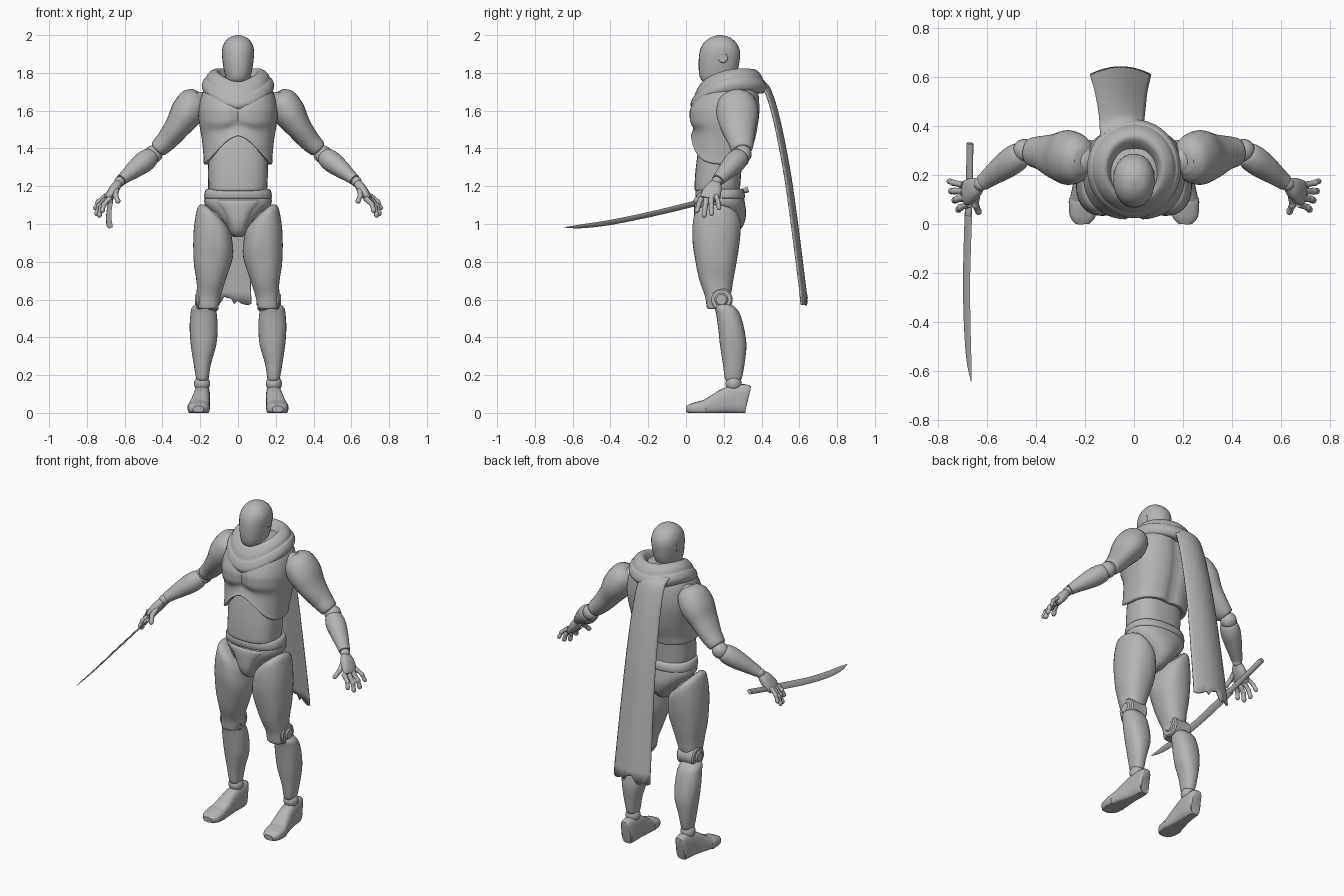
import bpy, bmesh, math, random
from mathutils import Vector

random.seed(4)
grey = bpy.data.materials.new("mid_grey")
grey.diffuse_color = (0.46, 0.46, 0.46, 1)


def finish(name, bm, mirror=False, angle=40):
    bmesh.ops.recalc_face_normals(bm, faces=bm.faces)
    me = bpy.data.meshes.new(name)
    bm.to_mesh(me)
    bm.free()
    me.materials.append(grey)
    ob = bpy.data.objects.new(name, me)
    bpy.context.collection.objects.link(ob)
    for o in bpy.context.selected_objects:
        o.select_set(False)
    bpy.context.view_layer.objects.active = ob
    ob.select_set(True)
    bpy.ops.object.shade_smooth_by_angle(angle=math.radians(angle))
    if mirror:
        ob.modifiers.new("mirror", 'MIRROR').use_mirror_merge = False
    return ob


def smooth_path(pts, steps):
    """Catmull-Rom through tuples of any length."""
    out = []
    for i in range(len(pts) - 1):
        p0, p1, p2, p3 = (pts[max(i - 1, 0)], pts[i], pts[i + 1], pts[min(i + 2, len(pts) - 1)])
        for k in range(steps):
            t = k / steps
            out.append(tuple(0.5 * (2 * b + (c - a) * t + (2 * a - 5 * b + 4 * c - d) * t * t
                                    + (3 * b - a - 3 * c + d) * t ** 3)
                             for a, b, c, d in zip(p0, p1, p2, p3)))
    return out + [tuple(pts[-1])]


def loft(name, pts, mirror=False, ref=(0, 1, 0), level=False, power=2.0,
         warp=None, sides=28, steps=4, caps=(True, True)):
    """Skin ellipses (x, y, z, r1, r2); r2 lies along ref; level keeps rings horizontal."""
    rows = smooth_path(pts, steps)
    bm = bmesh.new()
    rings = []
    for i, r in enumerate(rows):
        c = Vector(r[:3])
        if level:
            u, v = Vector((1, 0, 0)), Vector((0, 1, 0))
        else:
            t = (Vector(rows[min(i + 1, len(rows) - 1)][:3]) - Vector(rows[max(i - 1, 0)][:3])).normalized()
            v = Vector(ref)
            v = (v - t * v.dot(t)).normalized()
            u = t.cross(v)
        ring = []
        for k in range(sides):
            a = 2 * math.pi * k / sides
            ca, sa = math.cos(a), math.sin(a)
            co = c + u * (r[3] * math.copysign(abs(ca) ** (2 / power), ca)) \
                + v * (r[4] * math.copysign(abs(sa) ** (2 / power), sa))
            ring.append(bm.verts.new(warp(co, sa) if warp else co))
        rings.append(ring)
    for a, b in zip(rings, rings[1:]):
        for k in range(sides):
            n = (k + 1) % sides
            bm.faces.new((a[k], a[n], b[n], b[k]))
    for ring, cap in ((rings[0], caps[0]), (rings[-1], caps[1])):
        if cap:
            bm.faces.new(ring)
    return finish(name, bm, mirror)


def span(rows):
    """(z, x0, x1, y0, y1) bounds to level rings."""
    return [((a + b) / 2, (c + d) / 2, z, (b - a) / 2, (d - c) / 2) for z, a, b, c, d in rows]


def sym(rows):
    """(z, half width, front y, back y) to level rings."""
    return span([(z, -w, w, f, b) for z, w, f, b in rows])


def ball(name, c, r):
    bm = bmesh.new()
    bmesh.ops.create_uvsphere(bm, u_segments=20, v_segments=12, radius=r)
    bmesh.ops.translate(bm, verts=bm.verts, vec=c)
    finish(name, bm, True)


def disc(name, x0, x1, y, z, r):
    e = min(0.008, r * 0.25)
    loft(name, [(x0, y, z, r - e, r - e), (x0 + e, y, z, r, r), (x1 - e, y, z, r, r),
                (x1, y, z, r - e, r - e)], True, steps=1)


# Head and ear discs
loft("head", sym([(1.66, .07, .13, .26), (1.74, .064, .10, .25), (1.77, .064, .076, .255),
                  (1.82, .076, .067, .275), (1.90, .085, .070, .287), (1.95, .077, .088, .272),
                  (1.985, .050, .126, .237), (2.0, .010, .17, .19)]), level=True, power=2.15)
disc("ear_disc", .06, .083, .195, 1.88, .032)


# Cowl: draped collar, lowest in front and rounded over the back
def drape(co, s):
    d = co.y - .225
    co.z += .2 * d - 1.3 * d * d - .012 * max(0, -s) ** 6
    return co


loft("cowl", sym([(1.69, .14, .08, .37), (1.70, .18, .04, .41), (1.735, .192, .024, .428),
                  (1.765, .18, .036, .418), (1.772, .17, .046, .408), (1.795, .158, .058, .395),
                  (1.815, .128, .082, .37), (1.805, .105, .10, .34), (1.74, .085, .12, .29)]),
     level=True, warp=drape, sides=40, caps=(False, False))


# Chest shell: arched lower edge, two pectoral bulges
def chest_shape(co, s):
    f = max(0, -s) ** 1.2
    low = 1.315 + .15 * f * max(0, 1 - (abs(co.x) / .2) ** 1.5)
    if co.z < 1.56:
        co.z = low + (co.z - 1.31) * (1.56 - low) / .25
    edge = 1.515 + .03 * math.exp(-(co.x / .04) ** 2)
    k = 1 / (1 + math.exp(-(co.z - edge) / .01)) * max(0, min(1, (1.72 - co.z) / .12))
    co.y -= .028 * f * k * (1 - .6 * math.exp(-(co.x / .02) ** 2))
    if s > 0:  # spine groove
        co.y -= .018 * math.exp(-(co.x / .03) ** 2)
    return co


loft("chest", sym([(1.316, .155, .06, .30), (1.31, .172, .036, .325), (1.32, .182, .026, .333),
                   (1.36, .183, .032, .342), (1.45, .192, .042, .37),
                   (1.55, .208, .045, .388), (1.62, .207, .048, .392), (1.70, .185, .07, .385),
                   (1.75, .14, .10, .36), (1.78, .08, .13, .31)]),
     level=True, power=2.5, warp=chest_shape, sides=56, steps=6, caps=(False, True))

# Waist, belt and hips
loft("abdomen", sym([(1.16, .125, .08, .27), (1.175, .148, .05, .285), (1.2, .156, .045, .287),
                     (1.3, .158, .052, .295), (1.42, .158, .07, .31), (1.5, .12, .09, .3)]),
     level=True, power=2.6)
loft("belt", sym([(1.135, .174, .056, .305), (1.142, .18, .05, .312), (1.175, .175, .05, .308),
                  (1.185, .165, .06, .30)]), level=True, power=2.4, steps=2)
loft("pelvis", sym([(1.165, .168, .06, .302), (1.11, .178, .054, .312), (1.05, .13, .058, .318),
                    (.99, .072, .072, .302), (.945, .04, .10, .26), (.93, .02, .13, .22)]),
     level=True, power=2.3)
loft("groin_guard", sym([(1.13, .135, .06, .2), (1.115, .13, .046, .2), (1.06, .085, .042, .2),
                         (1.0, .056, .046, .2), (.955, .042, .066, .2), (.93, .02, .10, .18)]),
     level=True, power=2.5)


# Legs
def hip_cut(co, s):
    co.z += max(0, min(1, (co.z - .78) / .22)) * (.95 * (co.x - .12) - .12 * (co.y - .16))
    return co


ball("hip_joint", (.105, .17, 1.03), .07)
loft("thigh", span([(1.045, .05, .18, .075, .27), (1.03, .036, .196, .053, .285),
                    (.99, .03, .217, .037, .290), (.90, .025, .235, .034, .283),
                    (.80, .035, .235, .05, .268), (.70, .066, .22, .072, .25),
                    (.62, .092, .215, .10, .235), (.56, .105, .21, .11, .20),
                    (.55, .12, .20, .12, .185)]), True, level=True, power=2.3, warp=hip_cut, sides=36)
disc("knee_joint", .103, .219, .187, .60, .06)
disc("knee_cap", .097, .227, .187, .60, .035)
loft("shin", span([(.575, .135, .225, .155, .24), (.555, .12, .245, .152, .265),
                   (.52, .112, .252, .16, .287), (.45, .108, .256, .17, .307),
                   (.36, .115, .25, .18, .32), (.26, .143, .235, .195, .31),
                   (.185, .155, .222, .205, .296), (.17, .163, .214, .215, .285)]),
     True, level=True, power=2.3)
ball("ankle_joint", (.19, .252, .155), .043)


def floor_clamp(co, s):
    co.z = max(co.z, 0)
    return co


loft("foot", [(.187, .327, .072, .070, .028), (.188, .31, .074, .078, .038), (.19, .25, .07, .075, .043),
              (.195, .20, .06, .066, .046), (.20, .15, .044, .052, .051), (.208, .085, .026, .035, .056),
              (.21, .03, .022, .026, .05), (.21, .003, .02, .015, .027)],
     True, ref=(1, 0, 0), power=3.0, warp=floor_clamp)
loft("toe_plate", [(.207, .10, .026, .034, .056), (.208, .088, .026, .040, .059),
                   (.21, .03, .022, .028, .052), (.21, .0, .02, .016, .028)],
     True, ref=(1, 0, 0), power=2.8, warp=floor_clamp)

# Arms
loft("upper_arm", [(.205, .262, 1.69, .045, .05), (.226, .266, 1.658, .08, .095),
                   (.27, .272, 1.59, .088, .112), (.32, .277, 1.515, .069, .095),
                   (.375, .29, 1.445, .057, .072), (.42, .295, 1.40, .047, .058),
                   (.428, .296, 1.392, .035, .045)], True)
ball("shoulder_joint", (.205, .262, 1.63), .07)
ball("elbow_joint", (.447, .30, 1.37), .048)
loft("forearm", [(.455, .292, 1.362, .035, .04), (.465, .284, 1.354, .05, .052),
                 (.50, .258, 1.327, .056, .058), (.55, .222, 1.288, .047, .05),
                 (.59, .192, 1.256, .036, .04), (.618, .170, 1.233, .030, .034)], True)
ball("wrist_joint", (.627, .163, 1.224), .028)

# Hands
loft("palm", [(.632, .16, 1.217, .020, .028), (.652, .147, 1.19, .026, .044),
              (.68, .13, 1.15, .023, .052), (.695, .122, 1.13, .015, .046)], True, power=2.5)


def finger(name, base, tip, r):
    b, t = Vector(base), Vector(tip)
    m = (b + t) / 2 + Vector((.010, 0, .006))
    pts = []
    for k, w in ((0, 1), (.22, .95), (.42, .82), (.5, 1), (.6, .85), (.76, .78), (.84, .9), (.95, .7), (1, .3)):
        p = b.lerp(m, k * 2) if k < .5 else m.lerp(t, k * 2 - 1)
        pts.append((*p, r * w, r * w))
    loft(name, pts, True, sides=12, steps=2)


finger("index_finger", (.675, .082, 1.137), (.722, .055, 1.06), .015)
finger("middle_finger", (.69, .108, 1.132), (.737, .095, 1.034), .0155)
finger("ring_finger", (.698, .134, 1.135), (.752, .135, 1.043), .015)
finger("little_finger", (.70, .16, 1.15), (.760, .177, 1.075), .0135)
finger("thumb", (.645, .115, 1.18), (.632, .042, 1.112), .016)

# Sword: curved blade, edge set diagonally
diag = (.707, 0, .707)
loft("sword_grip", [(-.671, .33, 1.182, .012, .016), (-.673, .18, 1.142, .012, .016),
                    (-.677, .035, 1.106, .012, .016)], ref=diag, sides=16)
loft("sword_blade", [(-.677, .05, 1.109, .005, .021), (-.682, -.10, 1.072, .005, .021),
                     (-.685, -.25, 1.038, .005, .020), (-.682, -.42, 1.005, .004, .019),
                     (-.675, -.56, .987, .003, .014), (-.666, -.645, .982, .001, .001)],
     ref=diag, sides=8)

# Cape: one curved hanging strip with a ragged hem
path = smooth_path([(.36, 1.775, -.05, .085), (.418, 1.752, -.05, .09), (.455, 1.70, -.05, .092),
                    (.50, 1.55, -.05, .097), (.55, 1.30, -.052, .104), (.583, 1.08, -.053, .11),
                    (.613, .85, -.054, .118), (.645, .595, -.055, .126)], 4)
bm = bmesh.new()
N = 14
grid = []
for j, (y, z, cx, hw) in enumerate(path):
    row = []
    for i in range(N + 1):
        u = 2 * i / N - 1
        rag = random.uniform(-.03, .025) if j == len(path) - 1 else 0
        row.append(bm.verts.new((cx + hw * u, y - .032 * u * u, z + rag)))
    grid.append(row)
for a, b in zip(grid, grid[1:]):
    for i in range(N):
        bm.faces.new((a[i], a[i + 1], b[i + 1], b[i]))
cape = finish("cape", bm)
cape.modifiers.new("cloth_thickness", 'SOLIDIFY').thickness = .008
